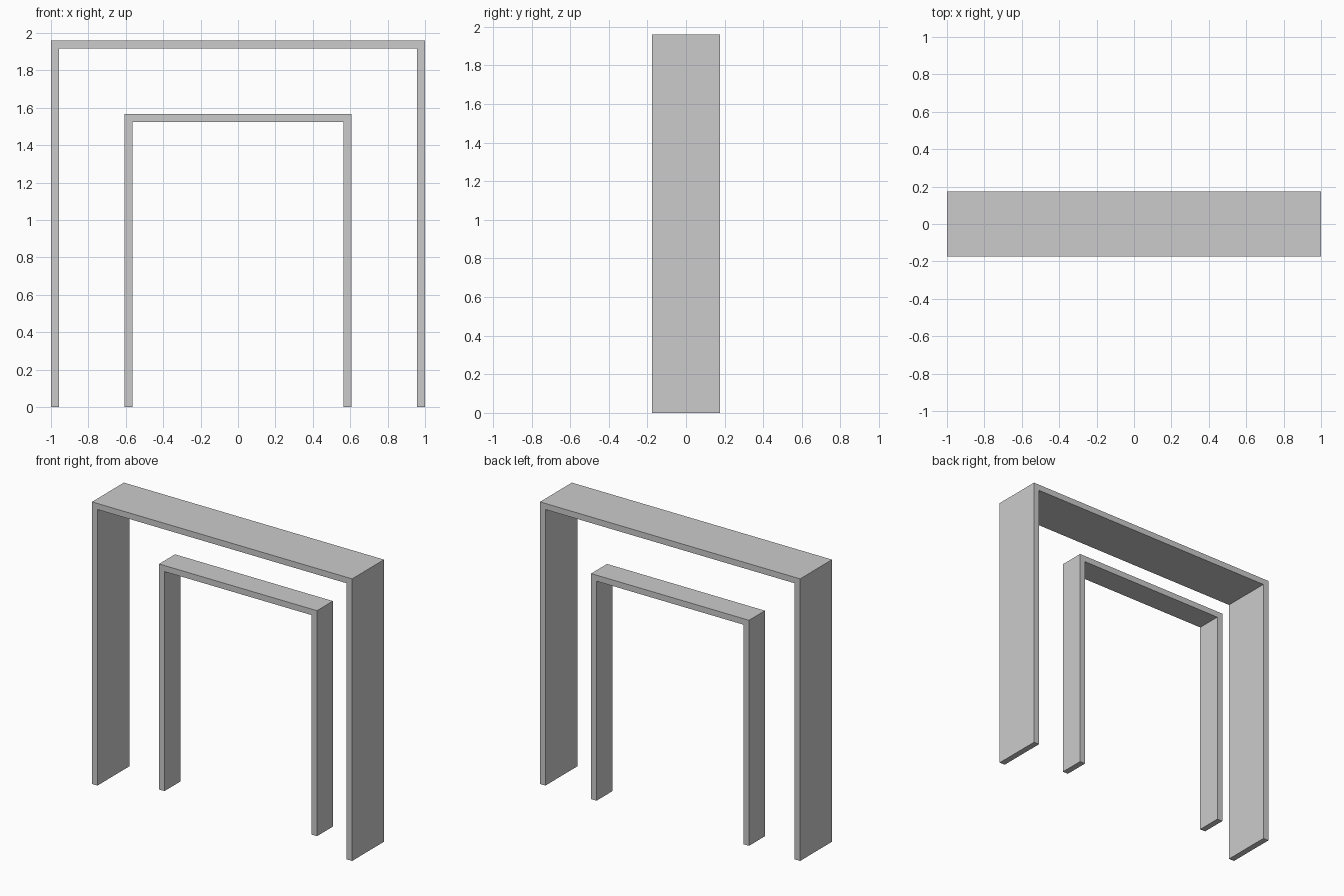
import bpy
import bmesh

if "Cube" in bpy.data.objects:
    bpy.data.objects.remove(bpy.data.objects["Cube"])

BOARD = 0.042  # board thickness


def portal(name, half_width, height, y_front, y_back):
    """Upside-down U profile in the xz plane, extruded from front to back."""
    w, h, t = half_width, height, BOARD
    profile = [(-w, 0), (-w + t, 0), (-w + t, h - t), (w - t, h - t),
               (w - t, 0), (w, 0), (w, h), (-w, h)]
    bm = bmesh.new()
    face = bm.faces.new([bm.verts.new((x, y_front, z)) for x, z in profile])
    result = bmesh.ops.extrude_face_region(bm, geom=[face], use_keep_orig=True)
    moved = [g for g in result["geom"] if isinstance(g, bmesh.types.BMVert)]
    bmesh.ops.translate(bm, verts=moved, vec=(0, y_back - y_front, 0))
    bmesh.ops.recalc_face_normals(bm, faces=bm.faces)
    mesh = bpy.data.meshes.new(name)
    bm.to_mesh(mesh)
    bm.free()
    obj = bpy.data.objects.new(name, mesh)
    bpy.context.collection.objects.link(obj)
    return obj


# Large outer frame, full depth
portal("outer_frame", 1.0, 1.96, -0.175, 0.175)

# Smaller inner frame, half the depth and flush with the back
portal("inner_frame", 0.607, 1.567, 0.0, 0.175)
